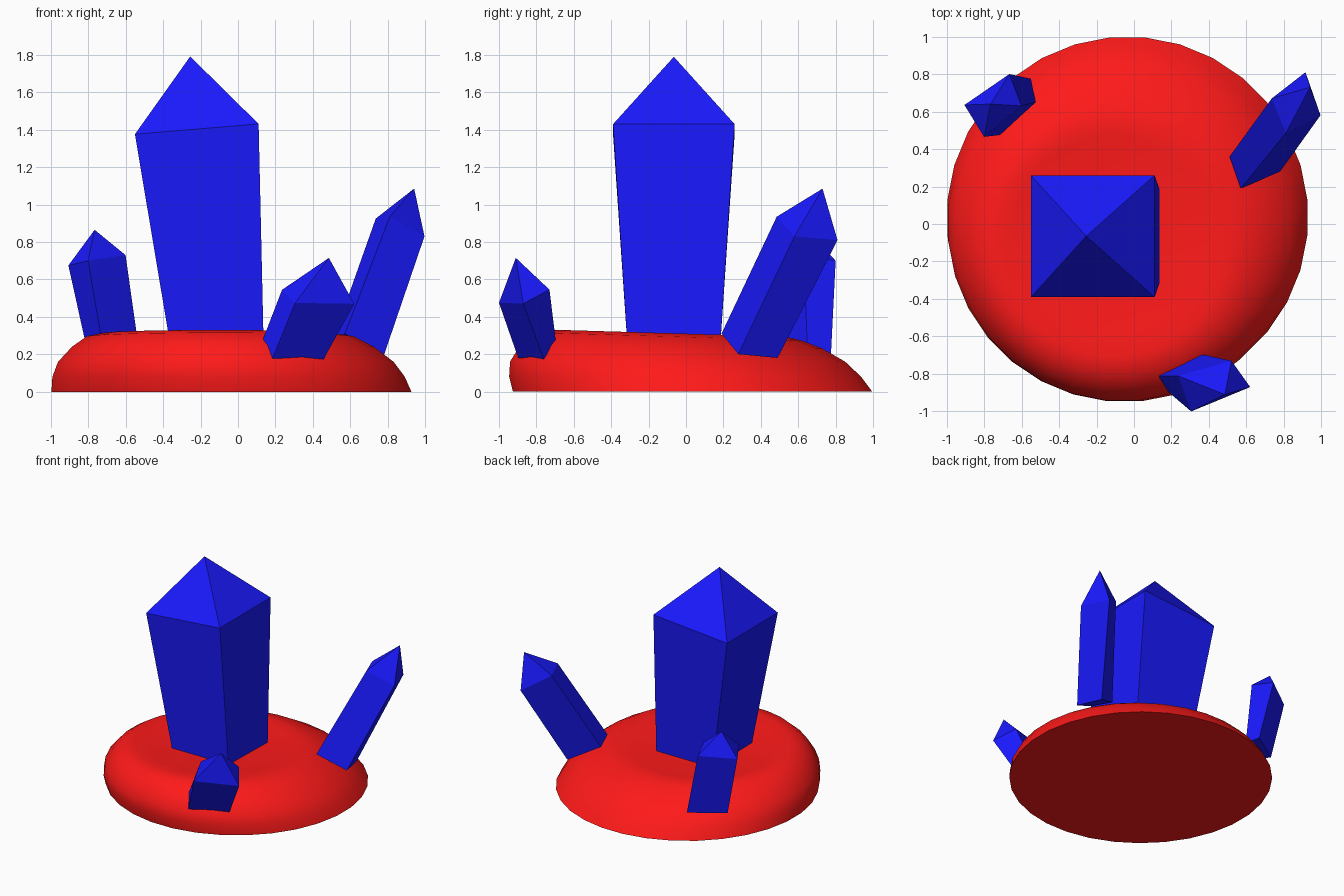
import bpy, bmesh, math

if "Cube" in bpy.data.objects:
    bpy.data.objects.remove(bpy.data.objects["Cube"])


def material(name, colour):
    m = bpy.data.materials.new(name)
    m.diffuse_color = (*colour, 1)
    m.use_nodes = True
    m.node_tree.nodes["Principled BSDF"].inputs["Base Color"].default_value = m.diffuse_color
    return m


RED = material("red", (1, 0.01, 0.01))
BLUE = material("blue", (0.01, 0.01, 1))


def finish(bm, name, mat):
    bmesh.ops.recalc_face_normals(bm, faces=bm.faces)
    me = bpy.data.meshes.new(name)
    bm.to_mesh(me)
    bm.free()
    me.materials.append(mat)
    ob = bpy.data.objects.new(name, me)
    bpy.context.scene.collection.objects.link(ob)
    return ob


def bridge(bm, a, b):
    n = len(a)
    for i in range(n):
        bm.faces.new((a[i], a[(i + 1) % n], b[(i + 1) % n], b[i]))


def crystal(name, base, shoulder, apex):
    """Four-sided leaning prism with a pyramid tip."""
    bm = bmesh.new()
    low = [bm.verts.new(p) for p in base]
    high = [bm.verts.new(p) for p in shoulder]
    tip = bm.verts.new(apex)
    bm.faces.new(low)
    bridge(bm, low, high)
    for i in range(4):
        bm.faces.new((high[i], high[(i + 1) % 4], tip))
    finish(bm, name, BLUE)


# Rounded rock base: rings of (centre x, centre y, radius, height, slope in y)
rings = [
    (-.035, .035, .965, 0, 0),
    (-.05, -.005, .945, .08, 0),
    (-.065, -.045, .90, .16, 0),
    (-.08, -.08, .81, .24, -.01),
    (-.095, -.095, .715, .295, -.03),
    (-.11, -.085, .62, .312, -.03),
    (-.12, -.055, .53, .297, -.02),
]
SIDES = 32
bm = bmesh.new()
loops = []
for cx, cy, r, z, slope in rings:
    loop = []
    for i in range(SIDES):
        a = 2 * math.pi * (i + .5) / SIDES
        dy = r * math.sin(a)
        loop.append(bm.verts.new((cx + r * math.cos(a), cy + dy, z + slope * dy)))
    loops.append(loop)
for lo, hi in zip(loops, loops[1:]):
    bridge(bm, lo, hi)
bm.faces.new(loops[0])
bm.faces.new(loops[-1])
base = finish(bm, "rock_base", RED)
bpy.context.view_layer.objects.active = base
base.select_set(True)
bpy.ops.object.shade_smooth_by_angle(angle=math.radians(40))
base.select_set(False)

# Tall central crystal
crystal("main_crystal",
        [(-.353, -.31, .2), (.138, -.31, .2), (.138, .18, .2), (-.353, .18, .2)],
        [(-.55, -.39, 1.375), (.11, -.39, 1.43), (.11, .26, 1.43), (-.55, .26, 1.375)],
        (-.255, -.065, 1.79))

# Three small crystals leaning outward from the rim
crystal("right_crystal",
        [(.57, .19, .31), (.78, .28, .20), (.72, .49, .18), (.51, .36, .29)],
        [(.81, .485, .935), (.995, .58, .83), (.915, .81, .81), (.735, .67, .925)],
        (.94, .73, 1.085))
crystal("front_crystal",
        [(.17, -.885, .145), (.44, -.75, .145), (.36, -.695, .26), (.125, -.81, .26)],
        [(.305, -1, .475), (.62, -.87, .47), (.52, -.73, .545), (.235, -.81, .545)],
        (.485, -.91, .715))
crystal("left_crystal",
        [(-.715, .475, .2), (-.525, .65, .2), (-.55, .775, .2), (-.80, .61, .2)],
        [(-.80, .465, .70), (-.60, .63, .73), (-.665, .80, .70), (-.905, .635, .675)],
        (-.765, .64, .865))
